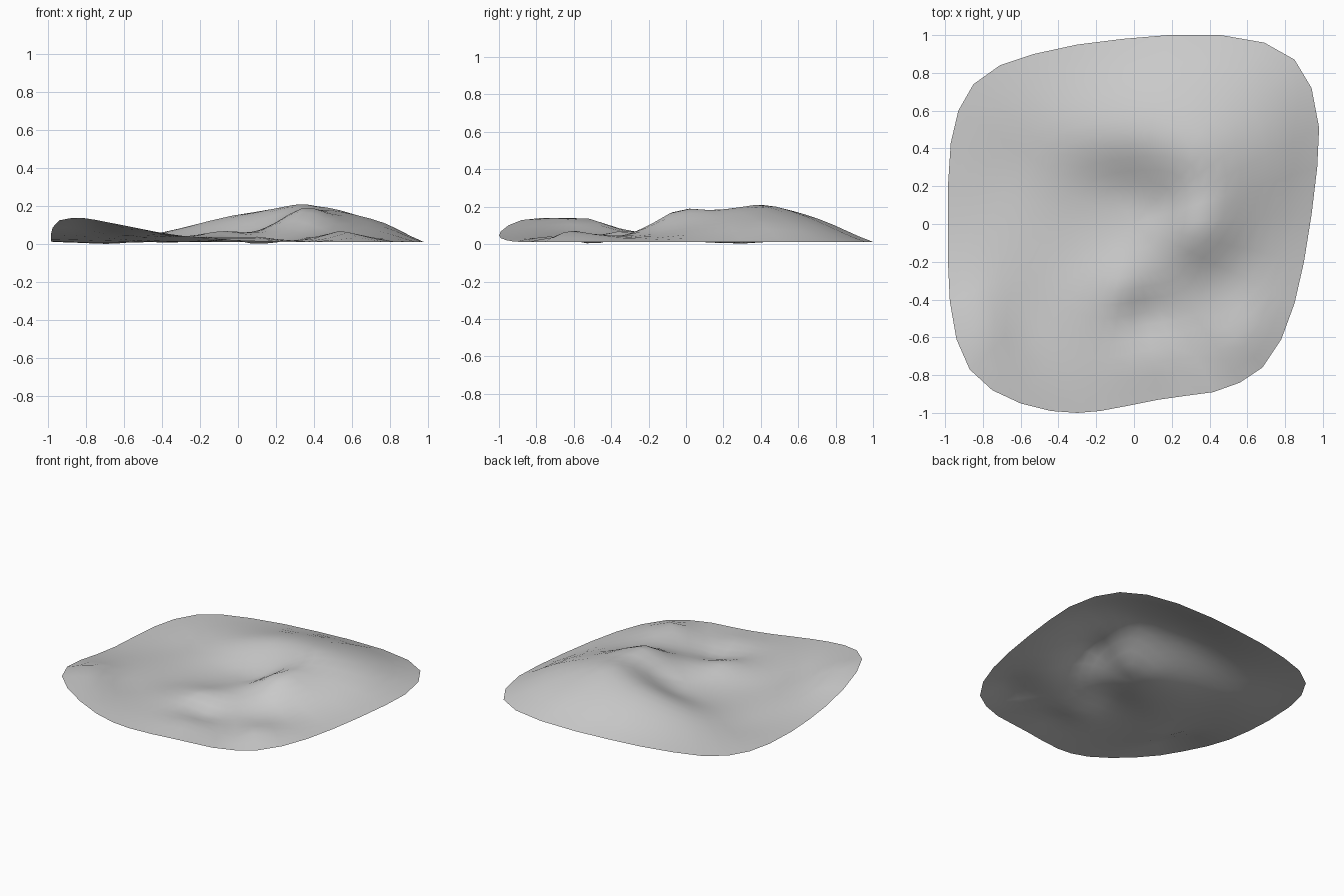
import bpy, bmesh, math

if "Cube" in bpy.data.objects:
    bpy.data.objects.remove(bpy.data.objects["Cube"], do_unlink=True)

# Rounded-square outline of the sheet, counter-clockwise
OUTLINE = [
    (.46, 1), (.18, 1), (-.06, .98), (-.3, .95), (-.53, .9), (-.71, .84),
    (-.85, .74), (-.93, .6), (-.97, .43), (-.985, .2), (-.985, 0), (-.985, -.2),
    (-.975, -.41), (-.94, -.61), (-.87, -.77), (-.75, -.88), (-.6, -.95),
    (-.44, -.99), (-.3, -1), (-.18, -.99), (-.02, -.96), (.13, -.93),
    (.27, -.91), (.42, -.89), (.56, -.84), (.68, -.76), (.78, -.61),
    (.85, -.42), (.9, -.2), (.94, .05), (.97, .3), (.98, .51), (.94, .72),
    (.85, .87), (.69, .96),
]

# Crests, hollows and slopes of the surface: x, y, height
RELIEF = [
    (.31, .38, .21), (.35, -.03, .19), (.34, .17, .18), (.55, .1, .14),
    (.6, .4, .165), (.8, .4, .1), (.3, .6, .17), (.3, .8, .1),
    (0, .45, .155), (-.2, .45, .11), (-.4, .45, .06), (0, .65, .13),
    (-.3, .7, .06), (-.05, .18, .04), (.15, .1, .08), (-.25, .2, .03),
    (.35, -.2, .1), (.4, -.32, .05), (.6, -.2, .05), (.65, .7, .1),
    (.35, -.5, .03), (-.05, -.35, .07), (-.35, -.2, .02), (.07, -.48, .003),
    (.1, -.7, .04), (.54, -.63, .07), (.42, -.68, .025), (-.8, -.54, .14),
    (-.62, -.5, .06), (-.6, -.75, .09), (-.4, -.7, .05), (-.7, -.1, .03),
    (-.67, .29, .003), (-.6, .6, .03), (-.1, -.1, .03), (.8, 0, .05),
]
RINGS = 14


def rim_height(x, y):
    """The rim lies near the floor and curls up at one front corner."""
    d = math.hypot(x + .87, y + .77)
    return .012 + .128 * math.exp(-(d / .53) ** 2)


def kernel(ax, ay, bx, by):
    return math.sqrt((ax - bx) ** 2 + (ay - by) ** 2 + .006)


def solve(rows):
    """Gaussian elimination on an augmented matrix."""
    n = len(rows)
    for i in range(n):
        p = max(range(i, n), key=lambda r: abs(rows[r][i]))
        rows[i], rows[p] = rows[p], rows[i]
        for r in range(i + 1, n):
            f = rows[r][i] / rows[i][i]
            rows[r] = [a - f * b for a, b in zip(rows[r], rows[i])]
    out = [0] * n
    for i in reversed(range(n)):
        rest = sum(rows[i][j] * out[j] for j in range(i + 1, n))
        out[i] = (rows[i][n] - rest) / rows[i][i]
    return out


# Smooth surface through every relief and rim point
knots = RELIEF + [(x, y, rim_height(x, y)) for x, y in OUTLINE]
weights = solve([[kernel(x, y, u, v) for u, v, _ in knots] + [z]
                 for x, y, z in knots])


def height(x, y):
    z = sum(w * kernel(x, y, u, v) for w, (u, v, _) in zip(weights, knots))
    return max(z, 0)


# Sheet woven from concentric rings around a centre point
bm = bmesh.new()
centre = bm.verts.new((0, 0, height(0, 0)))
rings = []
for k in range(1, RINGS + 1):
    t = k / RINGS
    rings.append([bm.verts.new((x * t, y * t, height(x * t, y * t)))
                  for x, y in OUTLINE])
n = len(OUTLINE)
for i in range(n):
    j = (i + 1) % n
    bm.faces.new((centre, rings[0][i], rings[0][j]))
    for inner, outer in zip(rings, rings[1:]):
        bm.faces.new((inner[i], outer[i], outer[j], inner[j]))
for f in bm.faces:
    f.smooth = True
mesh = bpy.data.meshes.new("crumpled_sheet")
bm.to_mesh(mesh)
bm.free()
sheet = bpy.data.objects.new("crumpled_sheet", mesh)
bpy.context.collection.objects.link(sheet)

# Plain grey cloth
grey = (.6, .6, .6, 1)
mat = bpy.data.materials.new("light_grey")
mat.use_nodes = True
mat.diffuse_color = grey
mat.node_tree.nodes["Principled BSDF"].inputs["Base Color"].default_value = grey
mesh.materials.append(mat)
